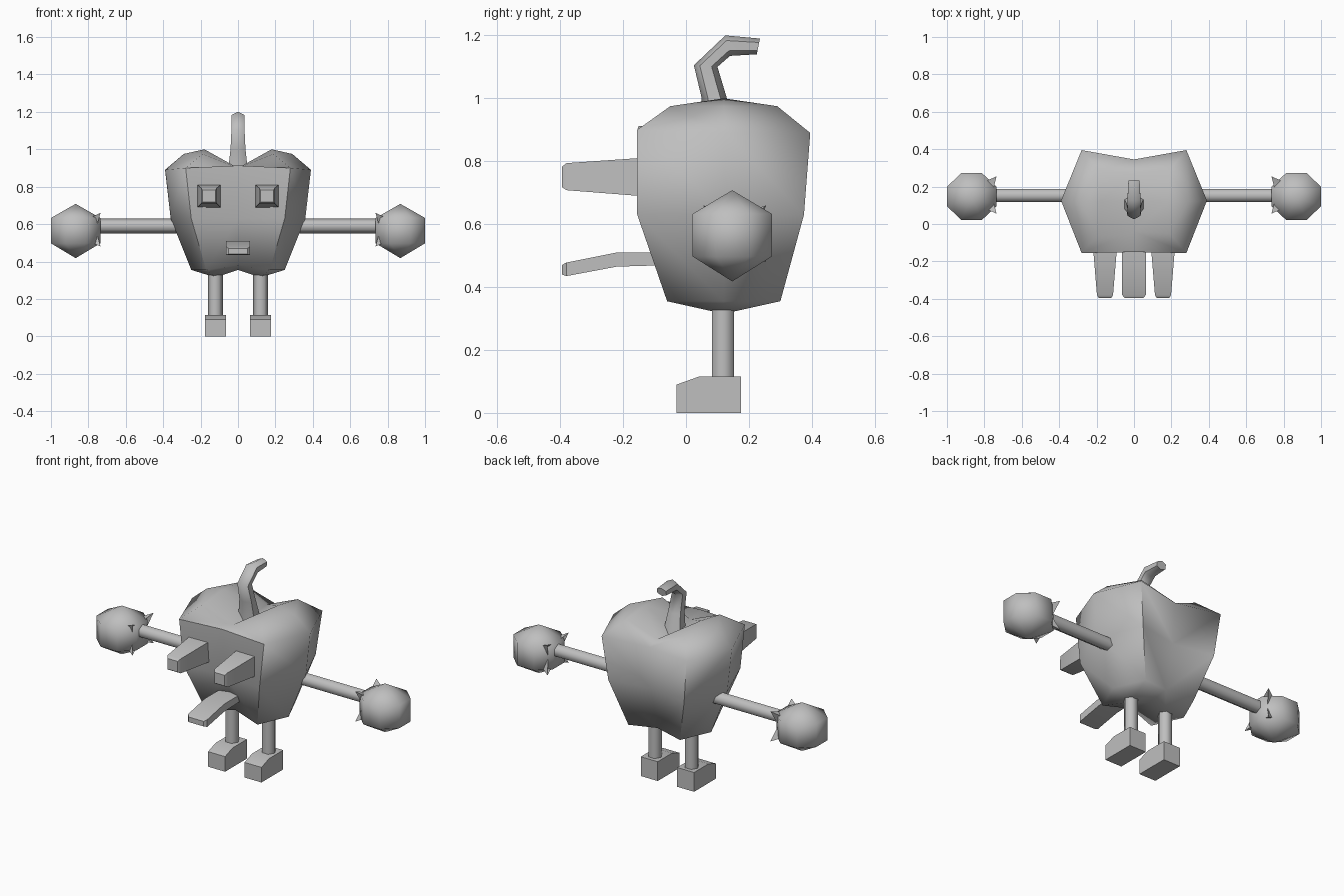
import bpy, bmesh, math

if "Cube" in bpy.data.objects:
    bpy.data.objects.remove(bpy.data.objects["Cube"])

grey = bpy.data.materials.new("plain grey")
grey.diffuse_color = (0.52, 0.52, 0.52, 1)
grey.use_nodes = True
grey.node_tree.nodes["Principled BSDF"].inputs["Base Color"].default_value = grey.diffuse_color


def make(name, verts, faces, angle=50):
    me = bpy.data.meshes.new(name)
    me.from_pydata(verts, [], faces)
    bm = bmesh.new()
    bm.from_mesh(me)
    bmesh.ops.recalc_face_normals(bm, faces=bm.faces)
    bm.to_mesh(me)
    bm.free()
    me.materials.append(grey)
    ob = bpy.data.objects.new(name, me)
    bpy.context.collection.objects.link(ob)
    bpy.ops.object.select_all(action='DESELECT')
    ob.select_set(True)
    bpy.context.view_layer.objects.active = ob
    bpy.ops.object.shade_smooth_by_angle(angle=math.radians(angle))
    return ob


def loft(name, rings, angle=50):
    """Skin closed rings of equal length and cap both ends."""
    n = len(rings[0])
    verts = [v for r in rings for v in r]
    faces = [(k * n + i, k * n + (i + 1) % n, (k + 1) * n + (i + 1) % n, (k + 1) * n + i)
             for k in range(len(rings) - 1) for i in range(n)]
    faces += [tuple(range(n)), tuple(range(len(verts) - n, len(verts)))]
    return make(name, verts, faces, angle)


def rect_y(cx, y, hw, z0, z1):
    return [(cx - hw, y, z0), (cx + hw, y, z0), (cx + hw, y, z1), (cx - hw, y, z1)]


def circle(n, r, offset=0.0):
    return [(r * math.cos(math.tau * (i + offset) / n),
             r * math.sin(math.tau * (i + offset) / n)) for i in range(n)]


# Body: right half of the apple as rows running front seam to back seam
rows = [
    [(0, -.04, .90), (.19, -.05, .975), (.29, .12, .975), (.19, .29, .975), (0, .27, .90)],
    [(0, -.15, .913), (.28, -.155, .90), (.39, .125, .89), (.28, .395, .89), (0, .345, .88)],
    [(0, -.125, .63), (.25, -.155, .63), (.36, .125, .63), (.25, .375, .63), (0, .33, .63)],
    [(0, -.02, .38), (.17, -.06, .355), (.25, .12, .355), (.17, .30, .355), (0, .27, .37)],
]
verts = [v for r in rows for v in r]
faces = [(5 * k + i, 5 * k + i + 1, 5 * k + i + 6, 5 * k + i + 5)
         for k in range(3) for i in range(4)]
for base, pole, centre in ((0, (.18, .12, 1.0), (0, .12, .88)),
                           (15, (.12, .12, .315), (0, .12, .355))):
    p = len(verts)
    verts += [pole, centre]
    faces += [(base + i, base + i + 1, p) for i in range(4)]
    faces += [(base, p, p + 1), (p + 1, p, base + 4)]
body = make("apple_body", verts, faces, 70)
mod = body.modifiers.new("mirror", 'MIRROR')
mod.use_clip = True

# Stem: six-sided sections between a front and a back point
stem = []
for hw, (y0, z0), (y1, z1) in ((.055, (.05, .87), (.17, .87)), (.04, (.05, 1.0), (.13, 1.0)),
                               (.035, (.025, 1.105), (.10, 1.10)),
                               (.035, (.125, 1.20), (.14, 1.135)),
                               (.03, (.235, 1.19), (.225, 1.14))):
    stem.append([(c * hw / .866, (y0 + y1) / 2 + s * (y1 - y0) / 2,
                  (z0 + z1) / 2 + s * (z1 - z0) / 2) for c, s in circle(6, 1, .5)])
loft("stem", stem, 60)

# Mouth: flat bent tongue with a bevelled tip
loft("mouth", [rect_y(0, -.05, .063, .47, .51), rect_y(0, -.22, .063, .465, .51),
               rect_y(0, -.38, .063, .435, .478), rect_y(0, -.395, .05, .44, .47)], 40)

for s, side in ((1, "right"), (-1, "left")):
    # Eye: tapering square peg
    loft(side + "_eye", [rect_y(s * .155, -.08, .064, .685, .815),
                         rect_y(s * .155, -.15, .062, .69, .81),
                         rect_y(s * .155, -.38, .043, .708, .794),
                         rect_y(s * .155, -.395, .034, .718, .782)], 40)

    # Arm: six-sided rod
    loft(side + "_arm", [[(s * x, .152 + a, .59 + b) for a, b in circle(6, .04, .5)]
                         for x in (.28, .80)], 65)

    # Cuff: flared collar with four corner points
    def square(x, hy, hz):
        pts = []
        for a, b in ((1, 1), (0, .6), (-1, 1), (-.6, 0), (-1, -1), (0, -.6), (1, -1), (.6, 0)):
            dx = 0 if a and b else .025
            pts.append((s * (x + dx), .155 + a * hy, .57 + b * hz))
        return pts
    loft(side + "_cuff", [square(.775, .05, .045), square(.735, .10, .09),
                          square(.80, .07, .06)], 30)

    # Hand: eight-sided ball with two rings and two poles
    ring = circle(8, .136, .5)
    hv = [(s * (.868 + a * 1.05), .147 + b, z) for z in (.497, .633) for a, b in ring]
    hv += [(s * .868, .147, .418), (s * .868, .147, .708)]
    hf = []
    for i in range(8):
        j = (i + 1) % 8
        hf += [(i, j, 8 + j, 8 + i), (j, i, 16), (8 + i, 8 + j, 17)]
    make(side + "_hand", hv, hf, 60)

    # Leg: six-sided post
    loft(side + "_leg", [[(s * .121 + a, .118 + b, z) for a, b in circle(6, .04)]
                         for z in (.10, .36)], 65)

    # Foot: block with a sloped toe
    profile = [(-.03, 0), (.175, 0), (.175, .115), (.04, .115), (-.03, .09)]
    loft(side + "_foot", [[(s * .12 + dx, y, z) for y, z in profile]
                          for dx in (-.056, .056)], 40)
